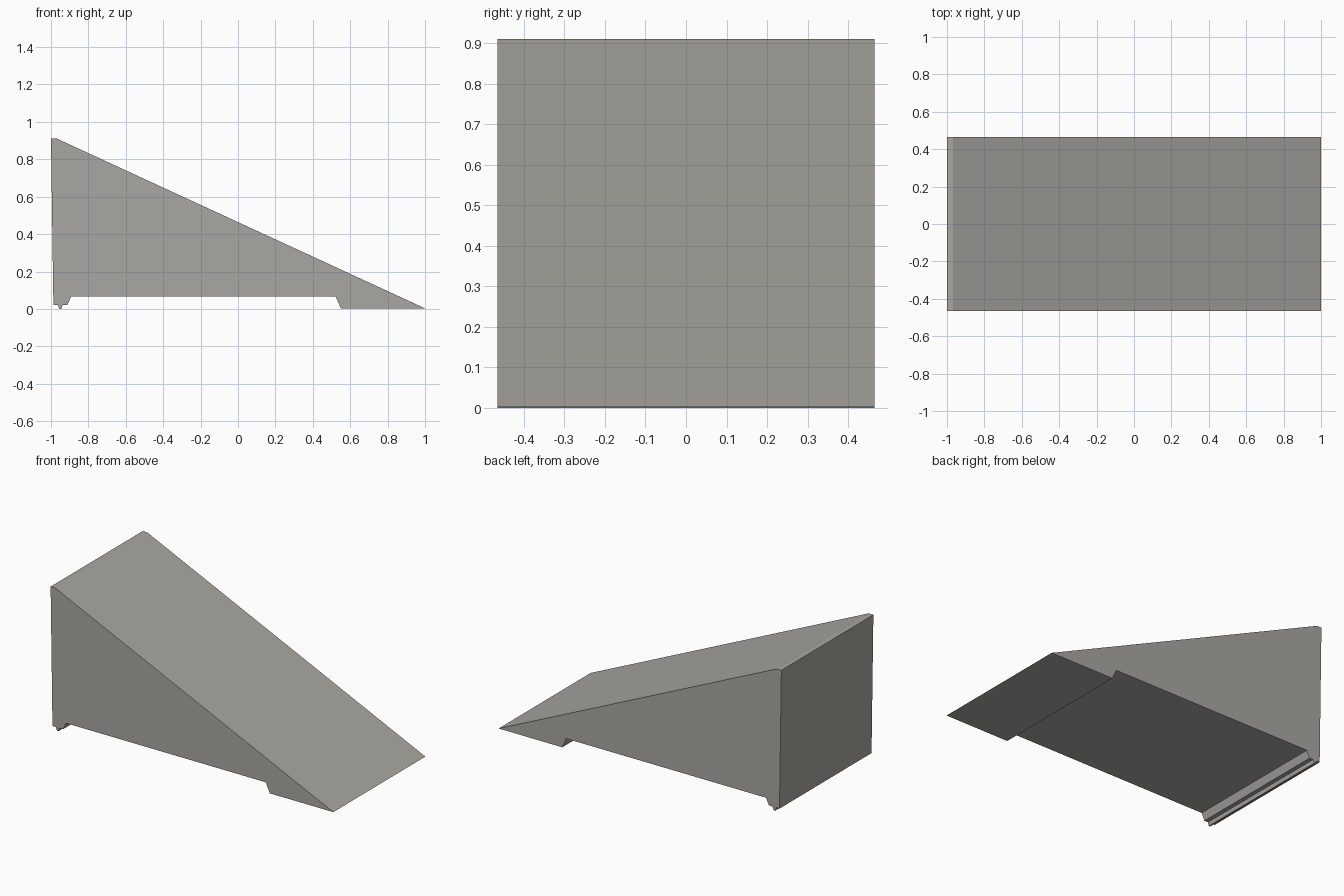
import bpy
import bmesh

cube = bpy.data.objects.get("Cube")
if cube:
    bpy.data.objects.remove(cube, do_unlink=True)

HALF_WIDTH = 0.465

# Warm grey for the whole ramp
grey = bpy.data.materials.new("warm_grey")
grey.use_nodes = True
colour = (0.40, 0.39, 0.36, 1.0)
grey.diffuse_color = colour
grey.node_tree.nodes["Principled BSDF"].inputs["Base Color"].default_value = colour

# Side outline: sloping top, front foot, raised underside, ribbed rear foot
slope = [(-1.0, 0.91), (-0.967, 0.91), (1.0, 0.003)]
front_foot = [(0.995, 0.003), (0.55, 0.003), (0.522, 0.066)]
rear_foot = [(-0.892, 0.066), (-0.912, 0.022), (-0.938, 0.022),
             (-0.945, 0.0), (-0.955, 0.0), (-0.964, 0.022), (-0.987, 0.022)]
outline = slope + front_foot + rear_foot

# Extrude the outline across the width
bm = bmesh.new()
side = bm.faces.new([bm.verts.new((x, -HALF_WIDTH, z)) for x, z in outline])
result = bmesh.ops.extrude_face_region(bm, geom=[side], use_keep_orig=True)
far_verts = [v for v in result["geom"] if isinstance(v, bmesh.types.BMVert)]
bmesh.ops.translate(bm, verts=far_verts, vec=(0, 2 * HALF_WIDTH, 0))
bmesh.ops.recalc_face_normals(bm, faces=bm.faces)

mesh = bpy.data.meshes.new("ramp_wedge")
bm.to_mesh(mesh)
bm.free()
mesh.materials.append(grey)
ramp = bpy.data.objects.new("ramp_wedge", mesh)
bpy.context.collection.objects.link(ramp)
